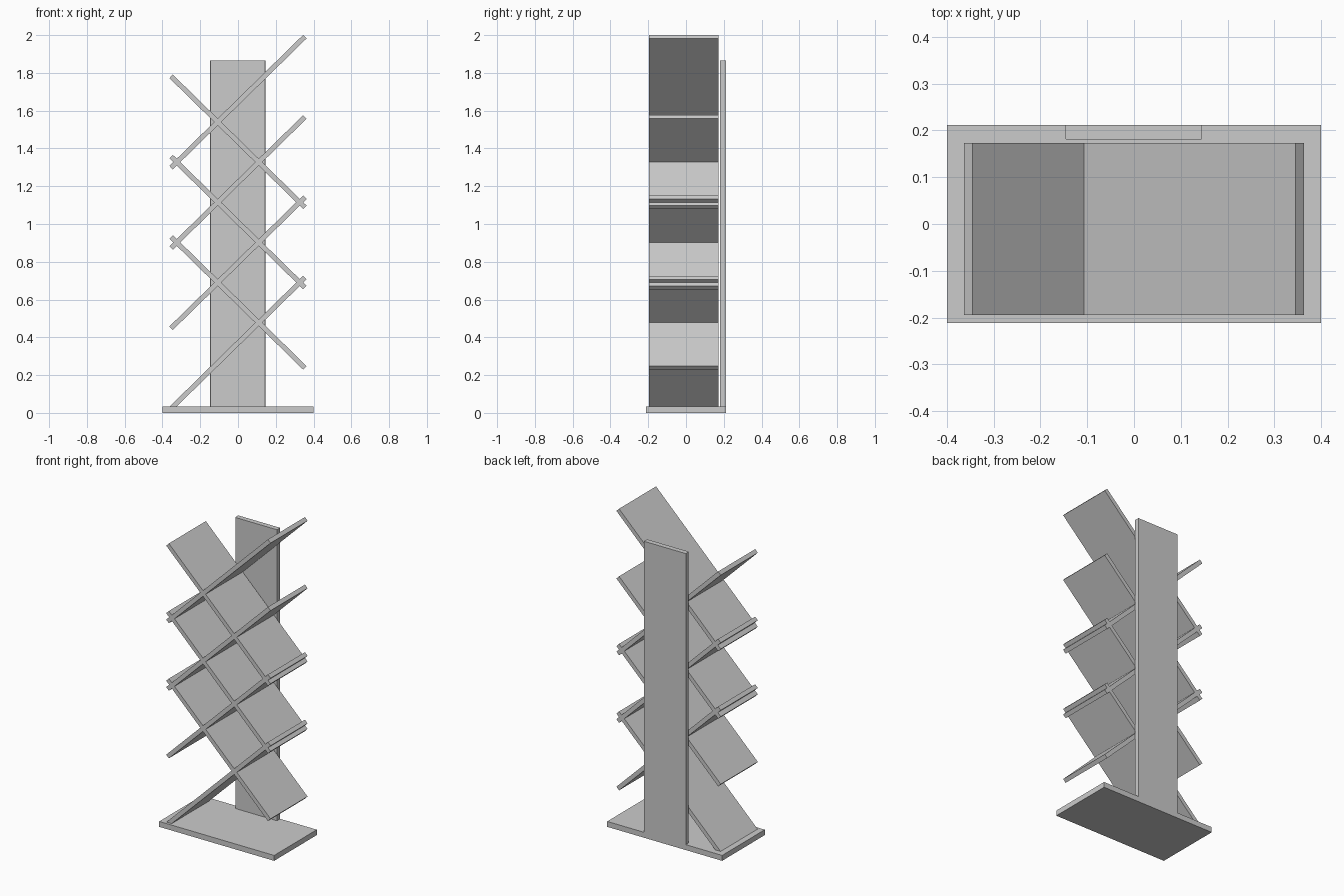
import bpy, bmesh, math
from mathutils import Matrix

if "Cube" in bpy.data.objects:
    bpy.data.objects.remove(bpy.data.objects["Cube"])


def box(name, size, center, tilt=0.0, bevel_front=0.0):
    """Box with given size, tilted about the y axis."""
    bm = bmesh.new()
    bmesh.ops.create_cube(bm, size=1.0, matrix=Matrix.Diagonal((*size, 1.0)))
    if bevel_front:
        # round only the two upright front edges
        edges = [e for e in bm.edges
                 if abs(e.verts[0].co.z - e.verts[1].co.z) > 0.1
                 and e.verts[0].co.y < 0]
        bmesh.ops.bevel(bm, geom=edges, offset=bevel_front, segments=2,
                        profile=0.5, affect='EDGES')
    mesh = bpy.data.meshes.new(name)
    bm.to_mesh(mesh)
    bm.free()
    obj = bpy.data.objects.new(name, mesh)
    obj.location = center
    obj.rotation_euler = (0, tilt, 0)
    bpy.context.collection.objects.link(obj)
    return obj


# Base plate and back post
box("base_plate", (0.80, 0.424, 0.034), (0, 0, 0.017))
box("back_post", (0.292, 0.032, 1.832), (-0.001, 0.196, 0.949), bevel_front=0.004)

# Crossing slanted shelves
ANGLE = math.radians(44.4)
STEP = 0.425
LENGTH = 0.708 / math.cos(ANGLE)
SHELF = (LENGTH, 0.368, 0.026)

for i in range(4):
    box(f"rising_shelf_{i + 1}", SHELF, (0, -0.011, 0.37 + i * STEP), -ANGLE)
for i in range(3):
    box(f"falling_shelf_{i + 1}", SHELF, (0, -0.011, 0.585 + i * STEP), ANGLE)
